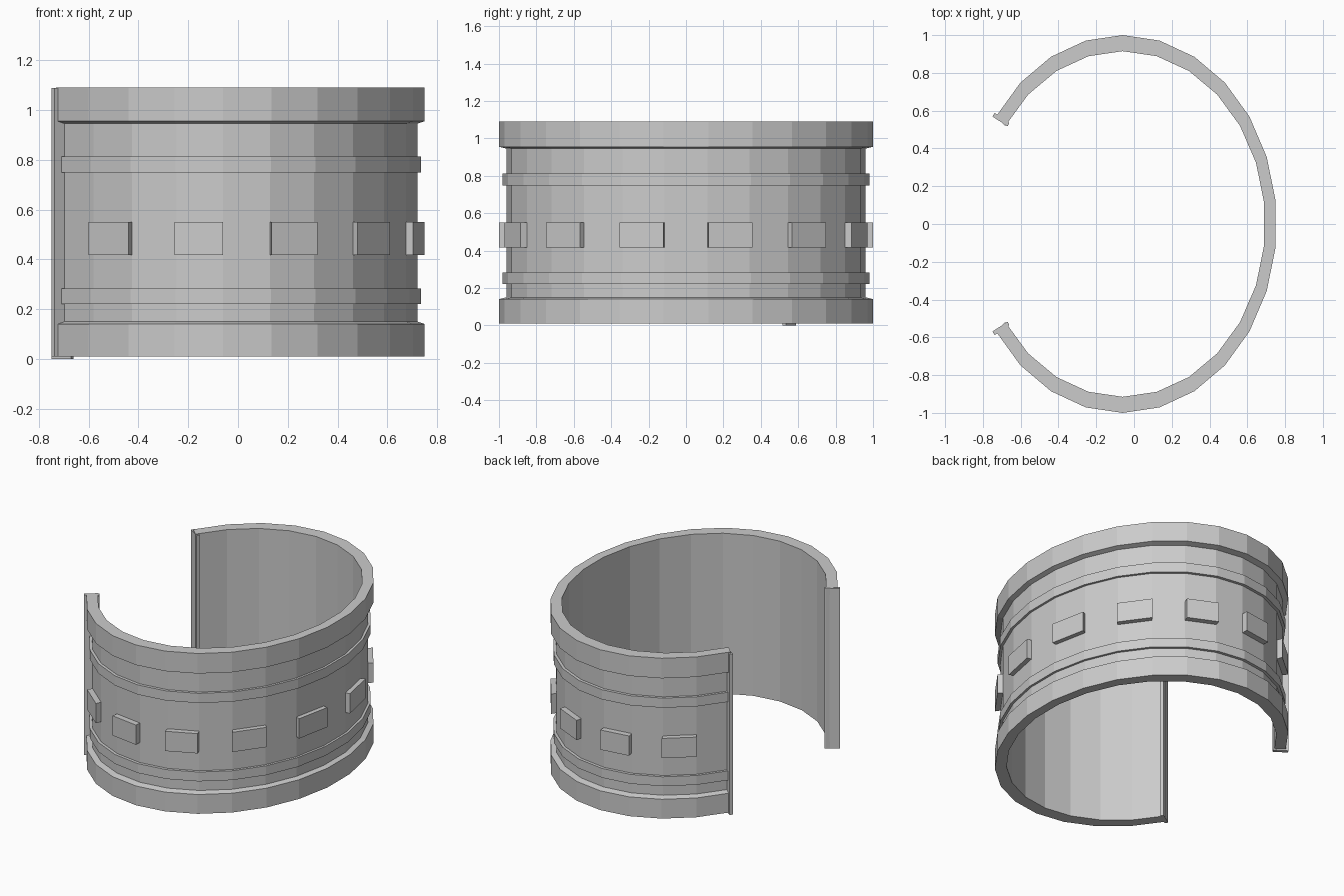
import bpy, bmesh
from math import cos, sin, radians

if "Cube" in bpy.data.objects:
    bpy.data.objects.remove(bpy.data.objects["Cube"])

STEP = 360 / 26          # facet angle of the oval
CX = -0.06               # oval centre


def pt(j, r, z):
    """Point on facet corner j of an oval with half-axes r."""
    t = radians(STEP * (j + 0.5))
    return (CX + r[0] * cos(t), r[1] * sin(t), z)


def sweep(name, profile, j0, j1):
    """Sweep a closed (half-axes, z) profile round part of the oval."""
    bm = bmesh.new()
    rings = [[bm.verts.new(pt(j, r, z)) for r, z in profile] for j in range(j0, j1 + 1)]
    n = len(profile)
    for a, b in zip(rings, rings[1:]):
        for i in range(n):
            k = (i + 1) % n
            bm.faces.new((a[i], a[k], b[k], b[i]))
    bm.faces.new(rings[0])
    bm.faces.new(rings[-1])
    return finish(name, bm)


def prism(name, outline, z0, z1):
    bm = bmesh.new()
    lo = [bm.verts.new((x, y, z0)) for x, y in outline]
    hi = [bm.verts.new((x, y, z1)) for x, y in outline]
    n = len(lo)
    for i in range(n):
        k = (i + 1) % n
        bm.faces.new((lo[i], lo[k], hi[k], hi[i]))
    bm.faces.new(lo)
    bm.faces.new(hi)
    return finish(name, bm)


def finish(name, bm):
    bmesh.ops.recalc_face_normals(bm, faces=bm.faces)
    me = bpy.data.meshes.new(name)
    bm.to_mesh(me)
    bm.free()
    ob = bpy.data.objects.new(name, me)
    bpy.context.collection.objects.link(ob)
    return ob


RIM, BAND, BODY, INNER = (0.816, 1.0), (0.801, 0.98), (0.786, 0.96), (0.755, 0.915)

# open cuff with thick rims and two raised bands
sweep("cuff_body", [
    (INNER, 0.01), (RIM, 0.01), (RIM, 0.14), (BODY, 0.15),
    (BODY, 0.22), (BAND, 0.22), (BAND, 0.283), (BODY, 0.283),
    (BODY, 0.748), (BAND, 0.748), (BAND, 0.813), (BODY, 0.813),
    (BODY, 0.945), (RIM, 0.955), (RIM, 1.09), (INNER, 1.09)], -11, 10)

# rectangular studs on every other facet, mirrored front to back
stud = [(INNER, 0.417), (RIM, 0.417), (RIM, 0.55), (INNER, 0.55)]
stud = [((0.775, 0.945) if r is INNER else r, z) for r, z in stud]
for i, j in enumerate((1, 3, 5, 7, 9)):
    # facets beyond the middle shift by one corner past the top of the oval
    j0 = j if j < 6 else j - 1
    j0 = {1: 0, 3: 2, 5: 4, 7: 6, 9: 8}[j] + 0
    sweep(f"stud_back_{i}", stud, j0, j0 + 1)
    sweep(f"stud_front_{i}", stud, -j0 - 2, -j0 - 1)

# thin plates closing the two open ends
plate = [(-0.75, 0.57), (-0.67, 0.517), (-0.66, 0.535), (-0.737, 0.588)]
prism("end_plate_back", plate, 0.0, 1.083)
prism("end_plate_front", [(x, -y) for x, y in plate], 0.01, 1.088)
